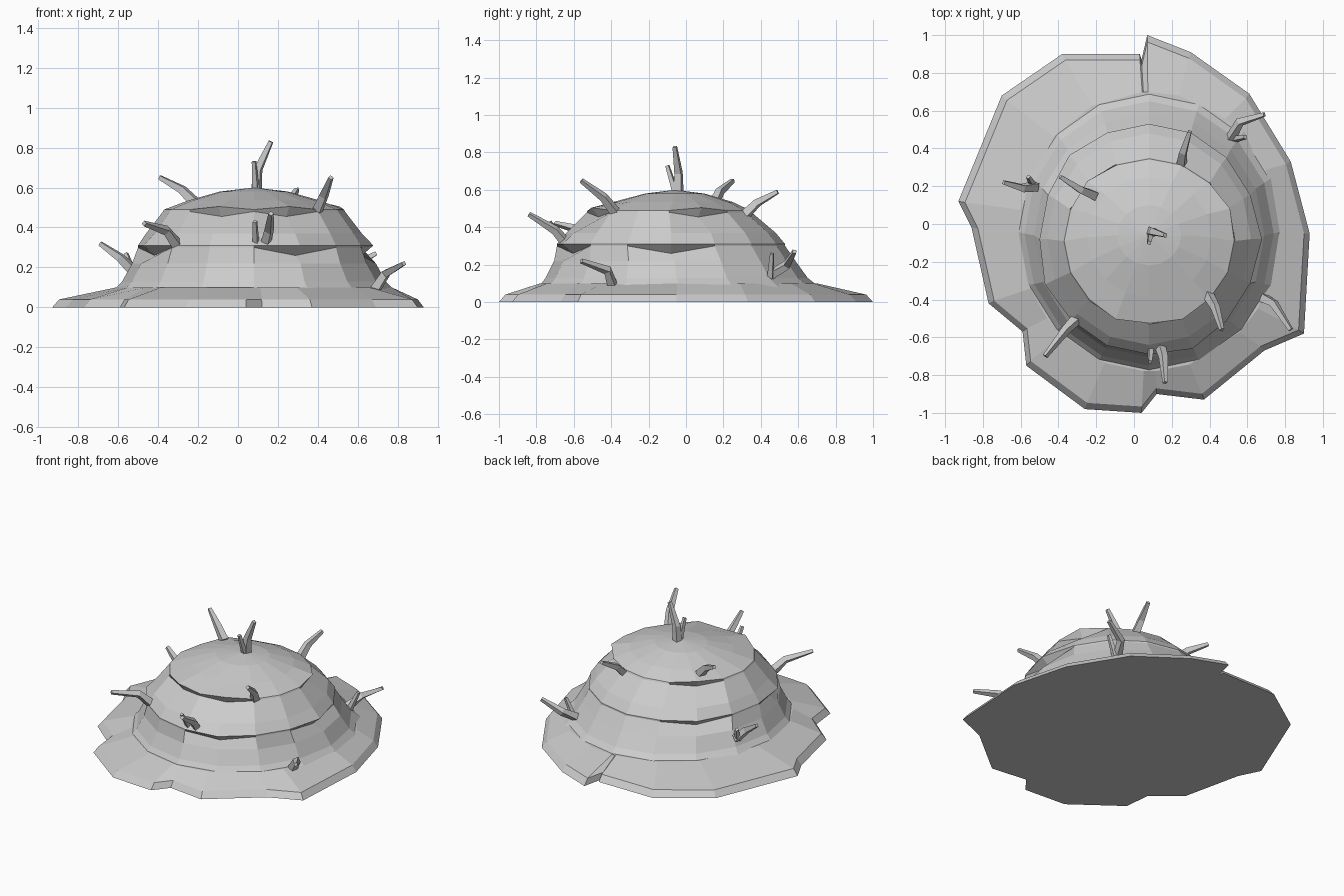
import bpy, math
from mathutils import Vector


def make_mesh(name, verts, faces):
    me = bpy.data.meshes.new(name)
    me.from_pydata(verts, [], faces)
    me.update()
    ob = bpy.data.objects.new(name, me)
    bpy.context.collection.objects.link(ob)
    return ob


def loft(name, rings, apex=None):
    """Join equal-sized counter-clockwise rings; close the bottom and the top."""
    n = len(rings[0])
    verts = [v for r in rings for v in r]
    faces = [tuple(reversed(range(n)))]
    for a in range(len(rings) - 1):
        for k in range(n):
            j = (k + 1) % n
            faces.append((a * n + k, a * n + j, (a + 1) * n + j, (a + 1) * n + k))
    top = (len(rings) - 1) * n
    if apex:
        verts.append(apex)
        faces += [(top + k, top + (k + 1) % n, len(verts) - 1) for k in range(n)]
    else:
        faces.append(tuple(range(top, top + n)))
    return make_mesh(name, verts, faces)


# Ragged skirt on the ground
outline = [(0.07, 1.0), (0.30, 0.91), (0.61, 0.69), (0.83, 0.33), (0.93, -0.05),
           (0.90, -0.58), (0.69, -0.67), (0.37, -0.93), (0.12, -0.90), (0.04, -1.0),
           (-0.26, -0.98), (-0.57, -0.75), (-0.59, -0.57), (-0.77, -0.42),
           (-0.86, -0.02), (-0.93, 0.12), (-0.70, 0.68), (-0.38, 0.90),
           (0.03, 0.90), (0.04, 0.87)][::-1]
cx, cy = 0.08, -0.04


def skirt_ring(scale, z):
    return [(cx + (x - cx) * scale, cy + (y - cy) * scale, z) for x, y in outline]


def round_ring(rx, ry, z):
    ring = []
    for x, y in outline:
        a = math.atan2(y - cy, x - cx)
        ring.append((cx + rx * math.cos(a), cy + ry * math.sin(a), z))
    return ring


loft("skirt", [skirt_ring(1, 0), skirt_ring(0.965, 0.04), round_ring(0.69, 0.74, 0.10)],
     (cx, cy, 0.11))

# Sixteen-sided dome with overhanging lips at some corners
N = 16
low_lips, cap_lips = (0, 6, 9, 13), (1, 6, 11, 13)


def dome_ring(z, rx, ry, oy, lips=(), grow=1.0, drop=0.0):
    ring = []
    for k in range(N):
        a = 2 * math.pi * k / N
        s, d = (grow, drop) if k in lips else (1, 0)
        ring.append((0.08 + s * rx * math.cos(a), oy + s * ry * math.sin(a), z - d))
    return ring


loft("layered_dome", [
    dome_ring(0.05, 0.74, 0.78, -0.03),
    dome_ring(0.13, 0.66, 0.70, -0.05),
    dome_ring(0.22, 0.61, 0.645, -0.06),
    dome_ring(0.30, 0.58, 0.61, -0.08, low_lips, 0.93, 0.04),
    dome_ring(0.31, 0.58, 0.61, -0.08, low_lips, 1.03),
    dome_ring(0.37, 0.54, 0.56, -0.08),
    dome_ring(0.48, 0.455, 0.44, -0.09, cap_lips, 0.93, 0.025),
    dome_ring(0.49, 0.45, 0.435, -0.09, cap_lips, 1.03, -0.015),
    dome_ring(0.535, 0.33, 0.32, -0.07),
    dome_ring(0.58, 0.17, 0.16, -0.06),
], (0.08, -0.06, 0.60))


# Bent twigs, square in section and tapering
def twig(name, pts, widths):
    pts = [Vector(p) for p in pts]
    rings = []
    for i, p in enumerate(pts):
        t = (pts[min(i + 1, len(pts) - 1)] - pts[max(i - 1, 0)]).normalized()
        u = t.cross(Vector((0.3, 0.9, 0.1))).normalized()
        v = t.cross(u)
        w = widths[i] / 2
        rings.append([p + u * a * w + v * b * w
                      for a, b in ((1, 1), (-1, 1), (-1, -1), (1, -1))])
    loft(name, rings)


twigs = [
    [(0.09, -0.04, 0.56), (0.10, -0.04, 0.69), (0.165, -0.06, 0.83)],
    [(0.13, -0.62, 0.29), (0.155, -0.70, 0.385), (0.165, -0.84, 0.47)],
    [(0.39, -0.37, 0.47), (0.43, -0.44, 0.56), (0.465, -0.56, 0.65)],
    [(0.68, -0.39, 0.08), (0.74, -0.42, 0.17), (0.83, -0.56, 0.22)],
    [(0.50, 0.43, 0.13), (0.56, 0.54, 0.20), (0.69, 0.58, 0.27)],
    [(0.25, 0.31, 0.46), (0.26, 0.38, 0.53), (0.295, 0.49, 0.59)],
    [(-0.21, 0.15, 0.52), (-0.28, 0.18, 0.59), (-0.39, 0.25, 0.65)],
    [(-0.52, 0.20, 0.18), (-0.59, 0.19, 0.25), (-0.69, 0.22, 0.32)],
    [(-0.31, -0.51, 0.32), (-0.36, -0.56, 0.385), (-0.47, -0.70, 0.42)],
]
for i, p in enumerate(twigs):
    twig(f"twig_{i + 1}", p, (0.045, 0.036, 0.02))

# Short side shoots
shoots = [
    [(0.09, -0.05, 0.57), (0.08, -0.10, 0.73)],
    [(0.09, -0.64, 0.29), (0.085, -0.73, 0.43)],
    [(0.53, 0.45, 0.13), (0.59, 0.46, 0.26)],
    [(-0.53, 0.20, 0.18), (-0.56, 0.25, 0.27)],
]
for i, p in enumerate(shoots):
    twig(f"shoot_{i + 1}", p, (0.03, 0.018))
